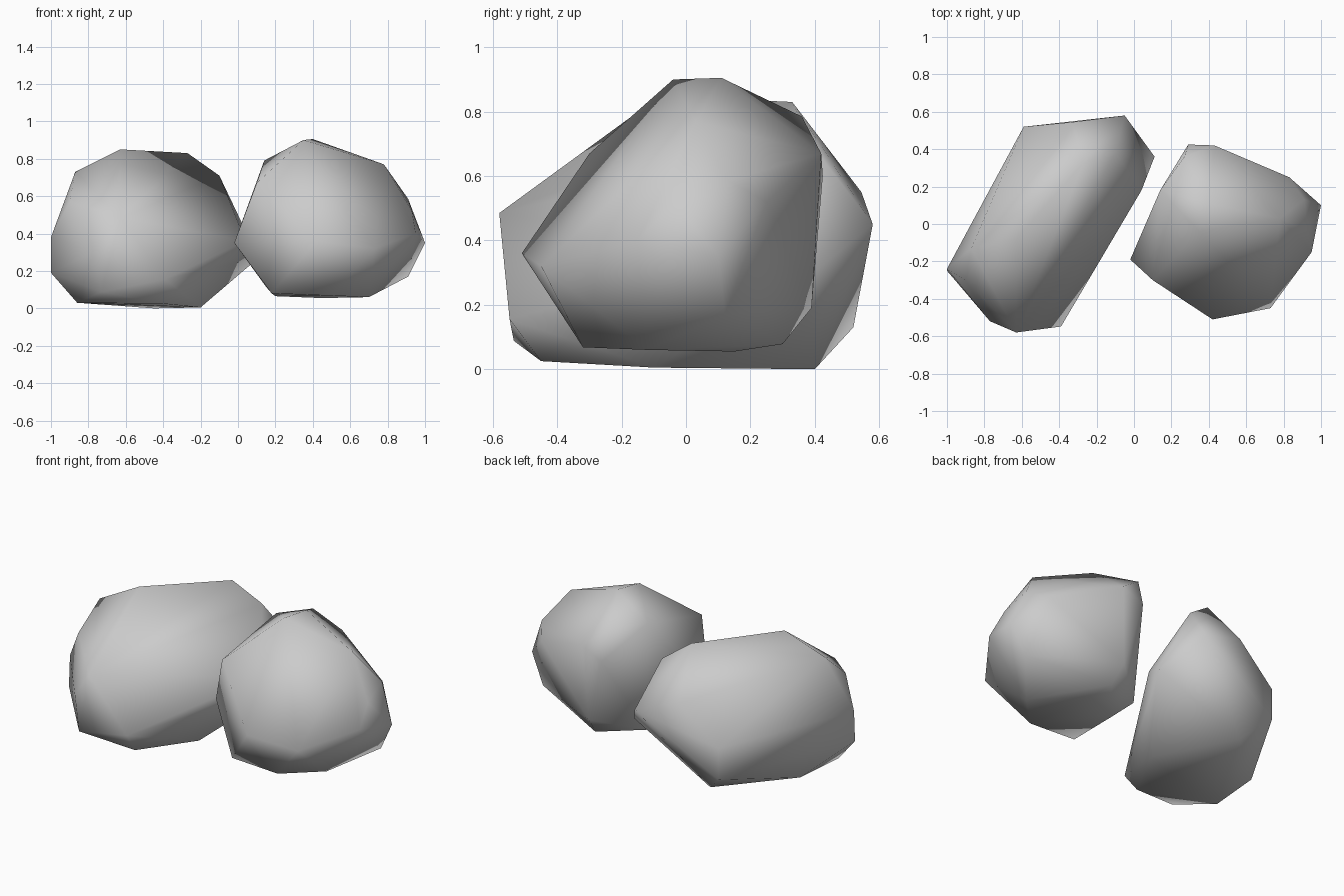
import bpy
import bmesh

cube = bpy.data.objects.get("Cube")
if cube:
    bpy.data.objects.remove(cube, do_unlink=True)

stone = bpy.data.materials.new("grey_stone")
stone.use_nodes = True
grey = (0.6, 0.6, 0.6, 1)
stone.diffuse_color = grey
stone.node_tree.nodes["Principled BSDF"].inputs["Base Color"].default_value = grey


def boulder(name, corners):
    """Wrap a faceted hull around a few corner points and shade it smooth."""
    bm = bmesh.new()
    for corner in corners:
        bm.verts.new(corner)
    bmesh.ops.convex_hull(bm, input=bm.verts[:])
    loose = [v for v in bm.verts if not v.link_faces]
    bmesh.ops.delete(bm, geom=loose, context="VERTS")
    bmesh.ops.recalc_face_normals(bm, faces=bm.faces[:])
    for face in bm.faces:
        face.smooth = True
    mesh = bpy.data.meshes.new(name)
    bm.to_mesh(mesh)
    bm.free()
    mesh.materials.append(stone)
    rock = bpy.data.objects.new(name, mesh)
    bpy.context.collection.objects.link(rock)


# Long boulder, lying diagonally
boulder("long_boulder", [
    # crown
    (-.63, -.08, .85), (-.27, .33, .83), (-.87, -.13, .73), (-.1, .38, .71),
    # waist
    (-.63, -.58, .485), (-.9, -.3, .57), (-1, -.24, .38), (-1, -.25, .19),
    (-.77, -.52, .3), (-.39, -.548, .155), (-.59, .52, .325),
    (-.33, .545, .55), (-.05, .58, .45), (.11, .36, .27), (.04, .18, .36),
    # base
    (-.73, -.535, .088), (-.4, -.45, .025), (-.86, -.29, .03),
    (-.83, .05, .03), (-.2, -.1, .005), (-.45, .4, 0), (-.59, .52, .13),
])

# Rounder boulder beside it
boulder("round_boulder", [
    # crown
    (.35, -.04, .9), (.4, .11, .905), (.14, .18, .79), (.78, .03, .77),
    (.1, -.3, .67), (.27, .36, .785),
    # waist
    (-.02, -.19, .35), (.42, -.51, .36), (.73, -.45, .32), (.95, -.15, .4),
    (1, .1, .35), (.91, .13, .585), (.93, -.04, .52), (.83, .25, .52),
    (.29, .425, .6), (.43, .42, .67),
    # base
    (.18, -.315, .08), (.5, -.32, .068), (.7, -.12, .06), (.91, .12, .17),
    (.15, .175, .115), (.2, .05, .065), (.45, .15, .055), (.4, .39, .19),
    (.42, .3, .078),
])
